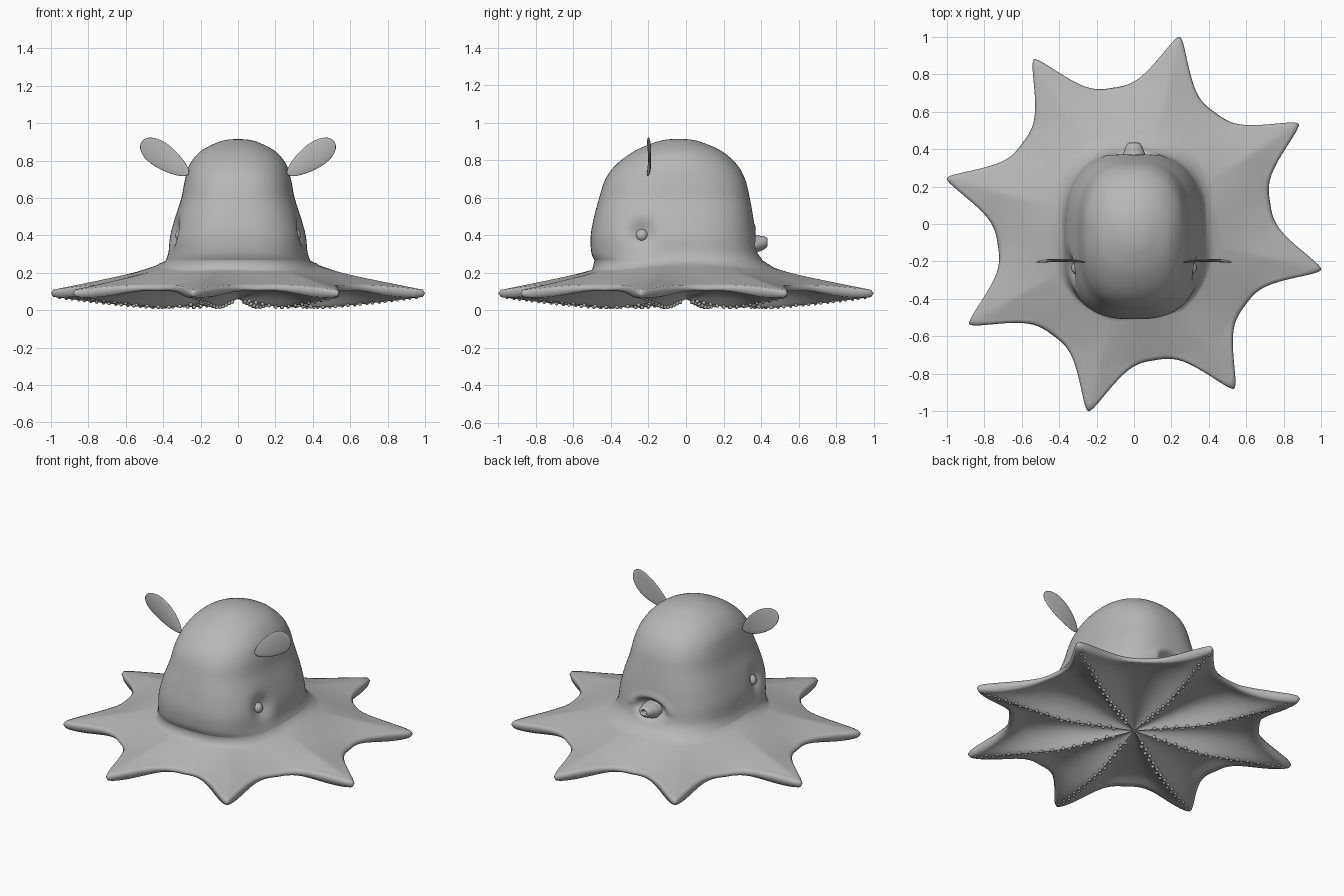
import bpy, bmesh, math
from mathutils import Vector, Matrix

if "Cube" in bpy.data.objects:
    bpy.data.objects.remove(bpy.data.objects["Cube"])

GREY = (0.47, 0.47, 0.47, 1)
skin = bpy.data.materials.new("grey_skin")
skin.use_nodes = True
skin.diffuse_color = GREY
skin.node_tree.nodes["Principled BSDF"].inputs["Base Color"].default_value = GREY

ARMS, HALF = 8, 14
FIRST = math.radians(-13.7)
STEP = math.tau / ARMS


def finish(bm, name):
    bmesh.ops.recalc_face_normals(bm, faces=bm.faces)
    mesh = bpy.data.meshes.new(name)
    bm.to_mesh(mesh)
    bm.free()
    mesh.materials.append(skin)
    mesh.shade_smooth()
    obj = bpy.data.objects.new(name, mesh)
    bpy.context.collection.objects.link(obj)
    return obj


def spline(rows, steps):
    """Smooth curve through tuples."""
    out = []
    for i in range(len(rows) - 1):
        a, b, c, d = (rows[min(max(i + k, 0), len(rows) - 1)] for k in (-1, 0, 1, 2))
        for j in range(steps):
            t = j / steps
            out.append([q + .5 * t * (r - p + t * (2*p - 5*q + 4*r - s + t * (3*(q - r) + s - p)))
                        for p, q, r, s in zip(a, b, c, d)])
    return out + [list(rows[-1])]


def lookup(curve, x):
    for (x0, y0), (x1, y1) in zip(curve, curve[1:]):
        if x <= x1:
            return y0 + (y1 - y0) * (x - x0) / (x1 - x0)
    return curve[-1][1]


# Radius-to-height curves: top of the web, arm ridges below, web below
TOP = spline([(0, .3), (.36, .265), (.45, .235), (.6, .194), (.8, .152), (1.03, .107)], 8)
RIDGE = spline([(0, .06), (.2, .04), (.43, .016), (.6, .025), (.8, .045), (1.03, .073)], 8)
WEB = spline([(0, .06), (.2, .095), (.4, .125), (.6, .135), (.8, .115), (1.03, .073)], 8)

# Head sections: height, half width, front y, back y, squareness
HEAD = [(.915, .004, -.044, -.036, 2), (.911, .06, -.105, .025, 2), (.895, .115, -.17, .09, 2.1),
        (.85, .2, -.275, .19, 2.15), (.78, .258, -.37, .27, 2.3), (.7, .283, -.43, .315, 2.5),
        (.6, .303, -.463, .34, 2.6), (.5, .335, -.49, .358, 2.7), (.4, .362, -.508, .372, 2.7),
        (.31, .372, -.505, .385, 2.7), (.265, .387, -.488, .41, 2.7)]
BASE = (.23, .42, -.5, .47, 2.5)

# Directions cluster round the arm tips; "near" is 1 on an arm, 0 between arms
directions = []
for arm in range(ARMS):
    for k in range(-HALF, HALF):
        f = k / HALF
        off = math.copysign(abs(f) ** 1.5, f)
        near = 1 - (math.hypot(off, .05) - .05) / (math.hypot(1, .05) - .05)
        directions.append((FIRST + STEP * (arm + off / 2), near))


def section(row):
    z, w, y0, y1, n = row
    h, mid = (y1 - y0) / 2, (y0 + y1) / 2
    pts = []
    for a, _ in directions:
        c, s = math.cos(a), math.sin(a)
        r = (abs(c / w) ** n + abs(s / h) ** n) ** (-1 / n)
        pts.append(Vector((r * c, mid + r * s, z)))
    return pts


def socket(p):
    """Press in the eye sockets and the funnel opening."""
    if abs(p.x) > .2 and p.y < .1:
        d = math.hypot(p.y + .235, p.z - .41)
        p.x -= math.copysign(.045 * math.exp(-(d / .065) ** 2), p.x)
    if p.y > .2:
        e = math.hypot(p.x / .1, (p.z - .365) / .055)
        p.y -= .05 * math.exp(-e ** 4)
        if p.z > .36:
            p.y += .008 * math.exp(-((e - 1.3) / .3) ** 2)
    return p


def web_top(p, near):
    """Height of the upper web, sagging between the arms."""
    r = p.xy.length
    return lookup(TOP, r) - .036 * (1 - near ** 1.5) * min(1, max(0, (r - .42) / .32)) ** 1.5


rings = [[socket(p) for p in section(r)] for r in spline(HEAD, 6)]
base = section(BASE)
rim = [Vector((math.cos(a), math.sin(a), 0)) * (.737 + .293 * near ** 2.8) for a, near in directions]

# Upper web from the neck to the rim
for i in range(19):
    ring = []
    for p, q, (_, near) in zip(base, rim, directions):
        v = p.lerp(q * .987, i / 18)
        v.z = web_top(v, near)
        ring.append(v)
    rings.append(ring)

# Rounded rim, then the underside in to the mouth
rings.append([Vector((q.x, q.y, web_top(q, near) - .015)) for q, (_, near) in zip(rim, directions)])
for i in range(24):
    s = .987 * (1 - i / 24)
    ring = []
    for q, (_, near) in zip(rim, directions):
        p = q * s
        web = min(lookup(WEB, p.length), web_top(p, near) - .03)
        p.z = web + (lookup(RIDGE, p.length) - web) * near ** 3
        ring.append(p)
    rings.append(ring)

bm = bmesh.new()
loops = [[bm.verts.new(p) for p in ring] for ring in rings]
n = len(directions)
for a, b in zip(loops, loops[1:]):
    for i in range(n):
        bm.faces.new((a[i], a[(i + 1) % n], b[(i + 1) % n], b[i]))
for ring, z in ((loops[0], .9152), (loops[-1], .06)):
    centre = sum((v.co for v in ring), Vector()) / n
    pole = bm.verts.new((centre.x, centre.y, z))
    for i in range(n):
        bm.faces.new((ring[i], ring[(i + 1) % n], pole))
finish(bm, "head_and_web")

# Suckers along each arm ridge, slightly staggered
bm = bmesh.new()
for arm in range(ARMS):
    a = FIRST + STEP * arm
    out, side = Vector((math.cos(a), math.sin(a), 0)), Vector((-math.sin(a), math.cos(a), 0))
    for k in range(26):
        r = .13 + .034 * k
        p = out * r + side * (.008 if k % 2 else -.008)
        p.z = lookup(RIDGE, r) + .001
        bmesh.ops.create_icosphere(bm, subdivisions=2, radius=.0115 - .003 * r,
                                   matrix=Matrix.Translation(p))
finish(bm, "suckers")


def ball(name, centre, radius):
    bm = bmesh.new()
    bmesh.ops.create_uvsphere(bm, u_segments=24, v_segments=16, radius=radius,
                              matrix=Matrix.Translation(centre))
    return finish(bm, name)


# Eyes and thin leaf-shaped fins on both sides
for side, label in ((1, "left"), (-1, "right")):
    ball(label + "_eye", (side * .302, -.235, .4), .034)
    bm = bmesh.new()
    bmesh.ops.create_uvsphere(bm, u_segments=32, v_segments=20, radius=1)
    turn = math.radians(35)
    for v in bm.verts:
        x, y, z = v.co
        z *= .066 * (1 + .25 * x)
        u = x * .153
        bow = -.012 * (x * x - .5) + .8 * z * z
        v.co = (side * (.39 + u * math.cos(turn) - z * math.sin(turn)),
                -.2 + y * .008 + bow,
                .814 + u * math.sin(turn) + z * math.cos(turn))
    finish(bm, label + "_fin")

# Funnel at the back: a short hollow tube with a rolled lip
bm = bmesh.new()
profile = spline([(.28, .07), (.36, .063), (.39, .053), (.415, .044), (.434, .028),
                  (.428, .018), (.4, .012), (.38, .001)], 3)
tube = [[bm.verts.new((r * math.cos(math.tau * i / 24), y,
                       .352 + r * .8 * math.sin(math.tau * i / 24) + .15 * max(0, y - .36)))
         for i in range(24)] for y, r in profile]
for a, b in zip(tube, tube[1:]):
    for i in range(24):
        bm.faces.new((a[i], a[(i + 1) % 24], b[(i + 1) % 24], b[i]))
bm.faces.new(tube[0])
bm.faces.new(tube[-1])
finish(bm, "funnel")
